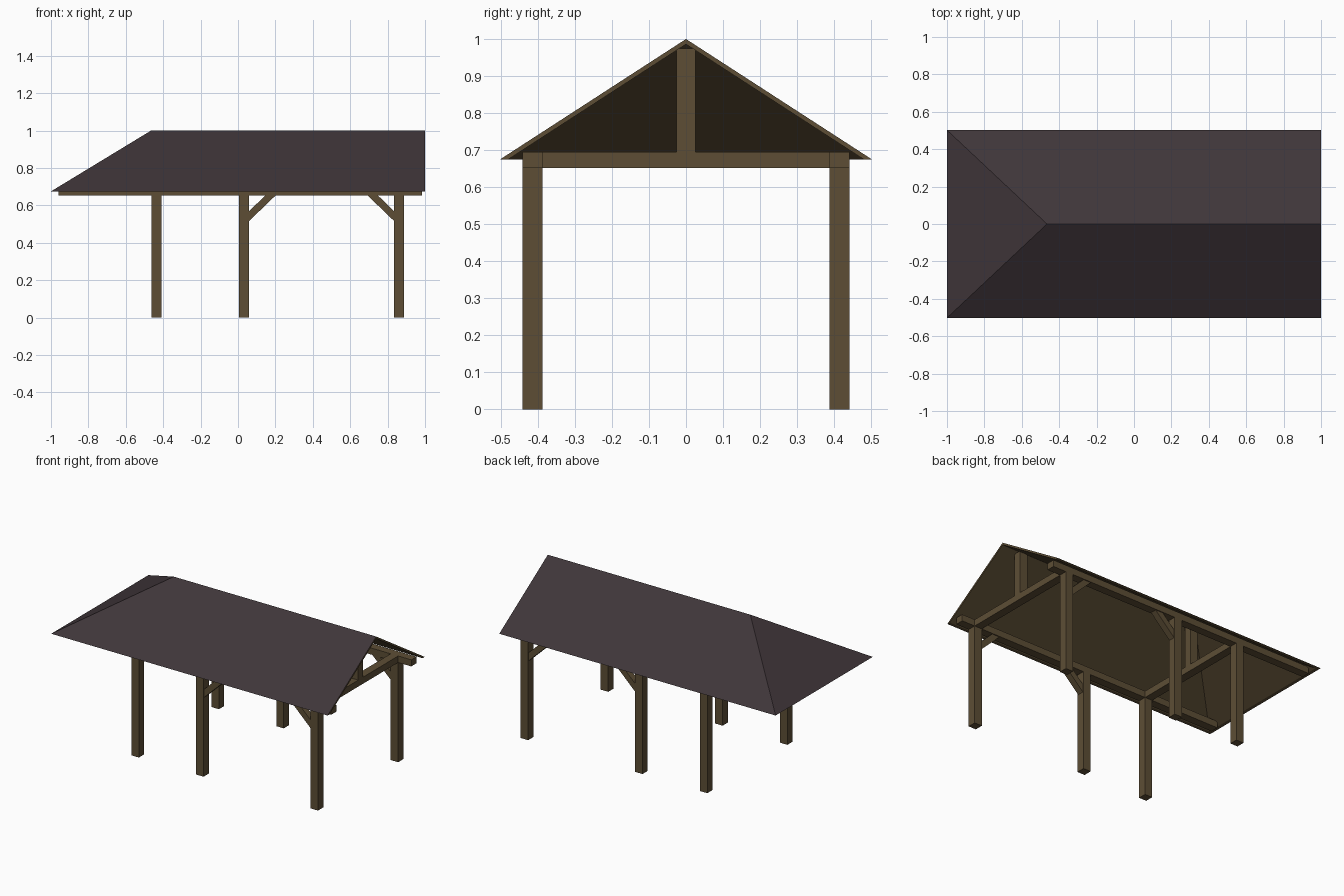
import bpy, bmesh

if "Cube" in bpy.data.objects:
    bpy.data.objects.remove(bpy.data.objects["Cube"])


def material(name, color):
    m = bpy.data.materials.new(name)
    m.diffuse_color = (*color, 1)
    m.use_nodes = True
    m.node_tree.nodes["Principled BSDF"].inputs["Base Color"].default_value = m.diffuse_color
    return m


wood = material("wood", (0.11, 0.076, 0.036))
tile = material("roof_covering", (0.05, 0.036, 0.041))


def make(name, verts, faces, mats):
    me = bpy.data.meshes.new(name)
    me.from_pydata(verts, [], faces)
    for m in mats:
        me.materials.append(m)
    bm = bmesh.new()
    bm.from_mesh(me)
    bmesh.ops.recalc_face_normals(bm, faces=bm.faces)
    bm.to_mesh(me)
    bm.free()
    ob = bpy.data.objects.new(name, me)
    bpy.context.collection.objects.link(ob)
    return ob


def prism(name, profile, y0, y1):
    """Extrude an (x, z) profile between two y positions."""
    n = len(profile)
    verts = [(x, y, z) for y in (y0, y1) for x, z in profile]
    faces = [tuple(range(n)), tuple(range(n, 2 * n))]
    faces += [(i, (i + 1) % n, (i + 1) % n + n, i + n) for i in range(n)]
    return make(name, verts, faces, [wood])


def box(name, x0, x1, y0, y1, z0, z1):
    return prism(name, [(x0, z0), (x1, z0), (x1, z1), (x0, z1)], y0, y1)


# Roof shell: hipped at the left, open gable at the right
EAVE, RIDGE = 0.675, 1.0


def roof_shell(left, half, hip_x, ridge):
    return [(left, -half, EAVE), (1, -half, EAVE), (1, half, EAVE),
            (left, half, EAVE), (hip_x, 0, ridge), (1, 0, ridge)]


slopes = [(0, 1, 5, 4), (2, 3, 4, 5), (3, 0, 4)]
faces = slopes + [tuple(i + 6 for i in f) for f in slopes]
rim = [1, 0, 3, 2, 5]
faces += [(a, b, b + 6, a + 6) for a, b in zip(rim, rim[1:] + rim[:1])]
roof = make("roof", roof_shell(-1, 0.502, -0.465, RIDGE)
            + roof_shell(-0.977, 0.48, -0.465, 0.986), faces, [tile, wood])
for p in roof.data.polygons:
    p.material_index = 0 if p.index < 3 else 1

# Posts, wall plates and knee braces on both sides
POSTS = (-0.436, 0.033, 0.861)
H = 0.027
Y0, Y1, Z0, Z1 = 0.387, 0.441, 0.652, 0.695
for side, s in (("front", -1), ("back", 1)):
    ya, yb = sorted((s * Y0, s * Y1))
    for i, x in enumerate(POSTS):
        box(f"{side}_post_{i + 1}", x - H, x + H, ya, yb, 0, Z0)
    box(f"{side}_wall_plate", -0.96, 0.983, ya, yb, Z0, Z1)
    for i, (x, d) in enumerate(((POSTS[1], 1), (POSTS[2], -1))):
        f = x + d * H
        prism(f"{side}_brace_{i + 1}",
              [(f, 0.517), (f + d * 0.14, Z0), (f + d * 0.085, Z0), (f, 0.57)],
              ya + 0.006, yb - 0.006)

# Tie beams with king posts at the end frames
for i, x in enumerate((POSTS[0], POSTS[2])):
    box(f"tie_beam_{i + 1}", x - H, x + H, -Y0, Y0, Z0, Z1)
    box(f"king_post_{i + 1}", x - H, x + H, -0.026, 0.026, Z1, 0.975)
